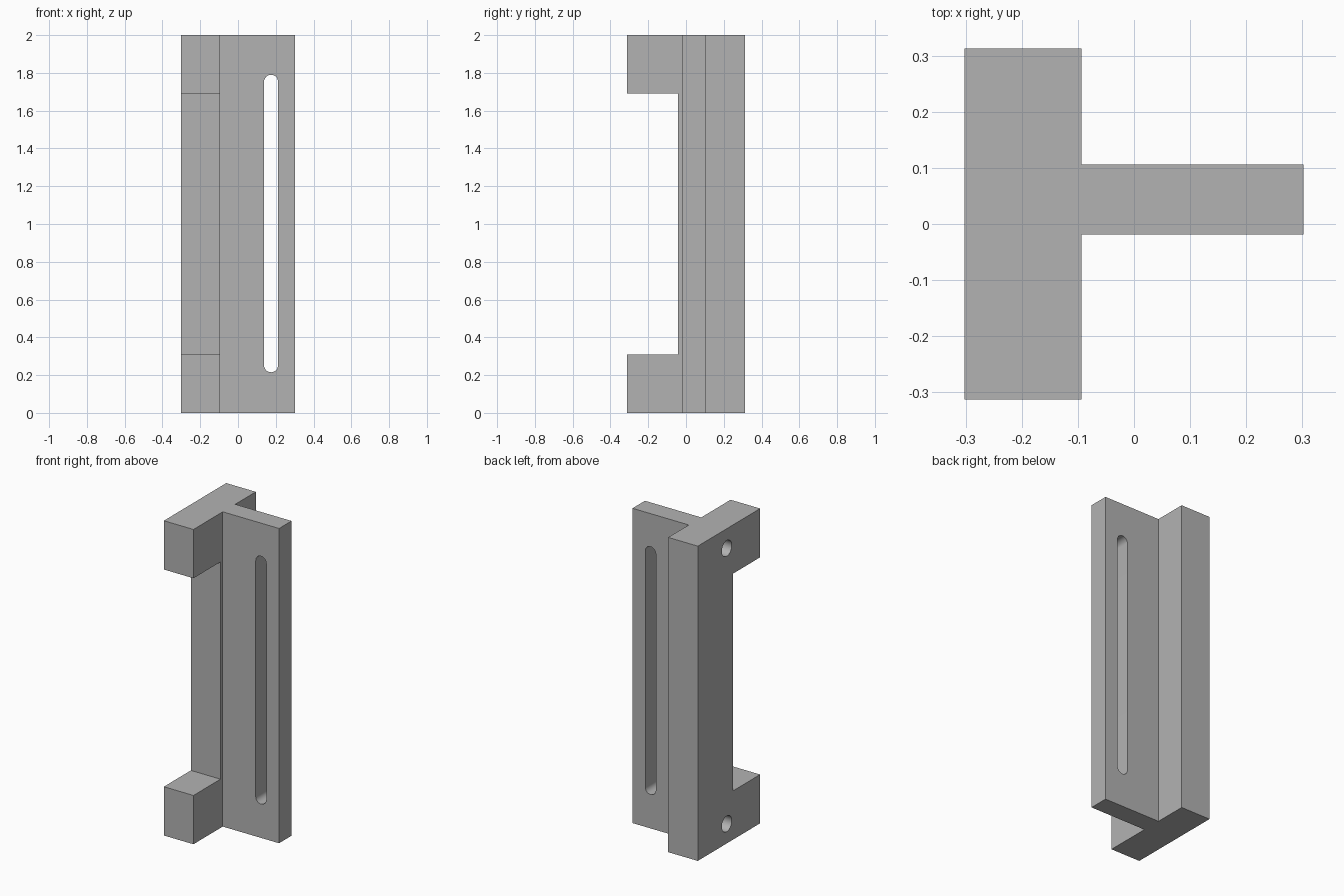
import bpy, bmesh, math
from mathutils import Matrix, Vector

cube = bpy.data.objects.get("Cube")
if cube:
    bpy.data.objects.remove(cube, do_unlink=True)

grey = bpy.data.materials.new("plain_grey")
grey.use_nodes = True
colour = (0.45, 0.45, 0.45, 1)
grey.diffuse_color = colour
grey.node_tree.nodes["Principled BSDF"].inputs["Base Color"].default_value = colour


def prism(name, profile, depth, matrix=Matrix()):
    """Extrude a flat profile along its local z axis, then place it."""
    bm = bmesh.new()
    face = bm.faces.new([bm.verts.new((x, y, 0)) for x, y in profile])
    new = bmesh.ops.extrude_face_region(bm, geom=[face])["geom"]
    bmesh.ops.translate(bm, vec=(0, 0, depth),
                        verts=[v for v in new if isinstance(v, bmesh.types.BMVert)])
    bmesh.ops.transform(bm, matrix=matrix, verts=bm.verts)
    bmesh.ops.recalc_face_normals(bm, faces=bm.faces)
    mesh = bpy.data.meshes.new(name)
    bm.to_mesh(mesh)
    bm.free()
    mesh.materials.append(grey)
    obj = bpy.data.objects.new(name, mesh)
    bpy.context.collection.objects.link(obj)
    return obj


def arc(cx, cy, r, start, end, steps):
    return [(cx + r * math.cos(start + (end - start) * i / steps),
             cy + r * math.sin(start + (end - start) * i / steps))
            for i in range(steps + 1)]


# T-shaped bar: thick mounting rail with a thin fin on its left
LEFT, RAIL, RIGHT = 0.302, -0.094, -0.302
EDGE, FIN_FRONT, FIN_BACK = 0.313, -0.019, 0.106
bracket = prism("slotted_bracket", [
    (RIGHT, -EDGE), (RAIL, -EDGE), (RAIL, FIN_FRONT), (LEFT, FIN_FRONT),
    (LEFT, FIN_BACK), (RAIL, FIN_BACK), (RAIL, EDGE), (RIGHT, EDGE)], 2)

# Recess between the two front feet
recess = prism("recess_cutter", [(-0.4, -0.5), (0, -0.5), (0, -0.042), (-0.4, -0.042)],
               1.38, Matrix.Translation((0, 0, 0.31)))

# Long rounded slot through the fin
stand_up = Matrix.Rotation(math.pi / 2, 4, 'X')
slot = prism("slot_cutter",
             arc(0.175, 1.753, 0.037, 0, math.pi, 16)
             + arc(0.175, 0.252, 0.037, math.pi, 2 * math.pi, 16),
             0.5, Matrix.Translation((0, 0.3, 0)) @ stand_up)

# Blind screw holes in the rail's outer face
sideways = Matrix.Rotation(math.pi / 2, 4, 'Y')
circle = arc(0, 0, 0.05, 0, 2 * math.pi, 32)[:-1]
holes = [prism("hole_cutter", circle, 0.3,
               Matrix.Translation((-0.4, 0.022, z)) @ sideways)
         for z in (0.125, 1.875)]

bpy.context.view_layer.objects.active = bracket
for cutter in [recess, slot] + holes:
    cutter.hide_render = True
    mod = bracket.modifiers.new("cut", 'BOOLEAN')
    mod.operation = 'DIFFERENCE'
    mod.solver = 'EXACT'
    mod.object = cutter
    bpy.ops.object.modifier_apply(modifier=mod.name)
    bpy.data.objects.remove(cutter, do_unlink=True)

bpy.ops.object.select_all(action='DESELECT')
bracket.select_set(True)
bpy.ops.object.shade_smooth_by_angle(angle=math.radians(30))
